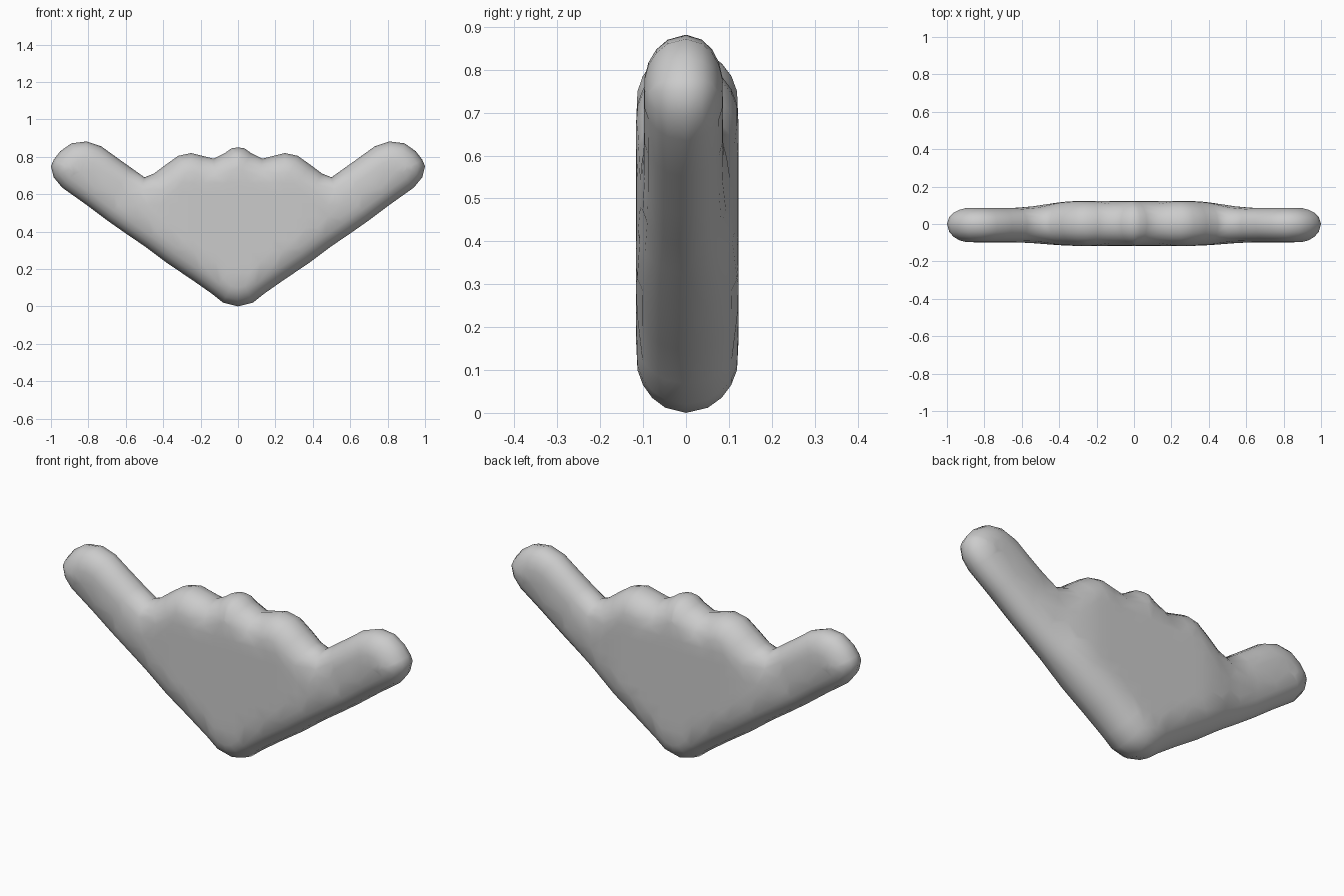
import bpy, bmesh, math
from mathutils import Vector
from mathutils.geometry import delaunay_2d_cdt, intersect_point_line

if "Cube" in bpy.data.objects:
    bpy.data.objects.remove(bpy.data.objects["Cube"])

# Right half of the front silhouette (x, z), bottom tip to top centre
half = [(0, 0), (.08, .02), (.14, .068), (.25, .145), (.38, .232), (.5, .322),
        (.6, .39), (.7, .46), (.82, .55), (.94, .635), (.985, .69), (1, .75),
        (.985, .785), (.95, .83), (.89, .872), (.81, .882), (.73, .855), (.65, .797),
        (.57, .74), (.5, .69), (.45, .71), (.39, .755), (.32, .805), (.25, .82),
        (.19, .805), (.13, .79), (.07, .82), (.035, .845), (0, .85)]
outline = [Vector(p) for p in half] + [Vector((-x, z)) for x, z in half[-2:0:-1]]
n = len(outline)


def inside(p):
    hit = False
    for i in range(n):
        a, b = outline[i - 1], outline[i]
        if (a.y > p.y) != (b.y > p.y) and p.x < a.x + (p.y - a.y) / (b.y - a.y) * (b.x - a.x):
            hit = not hit
    return hit


def edge_distance(p):
    best = 9
    for i in range(n):
        a, b = outline[i - 1], outline[i]
        t = min(1, max(0, (p - a).dot(b - a) / (b - a).length_squared))
        best = min(best, (p - a - (b - a) * t).length)
    return best


def blend(x, a, b):
    # centre value a easing to arm value b
    t = min(1, max(0, (abs(x) - .3) / .35))
    t = t * t * (3 - 2 * t)
    return a + (b - a) * t


# Inset rings for the rounded rim, plus a grid for the broad faces
points = list(outline)
for inset in (.012, .035, .065, .1):
    for i in range(n):
        d = (outline[(i + 1) % n] - outline[i - 1]).normalized()
        p = outline[i] + Vector((-d.y, d.x)) * inset
        if inside(p) and edge_distance(p) > inset * .85:
            points.append(p)
for i in range(-16, 17):
    for j in range(1, 15):
        p = Vector((i * .06, j * .06))
        if inside(p) and edge_distance(p) > .125:
            points.append(p)

verts, _, faces, *_ = delaunay_2d_cdt(
    points, [(i, (i + 1) % n) for i in range(n)], [], 1, 1e-5)

# Cushion: front and back skins sharing the silhouette rim
bm = bmesh.new()
for side, centre, arm in ((-1, .117, .098), (1, .123, .086)):
    layer = []
    for v in verts:
        d = edge_distance(v)
        t = min(1, d / blend(v.x, .13, .115))
        y = side * blend(v.x, centre, arm) * math.sqrt(max(0, 1 - (1 - t) ** 2))
        layer.append(bm.verts.new((v.x, y, v.y)))
    for f in faces:
        bm.faces.new([layer[k] for k in f])
bmesh.ops.remove_doubles(bm, verts=bm.verts, dist=.001)
bmesh.ops.recalc_face_normals(bm, faces=bm.faces)
mesh = bpy.data.meshes.new("winged_cushion")
bm.to_mesh(mesh)
bm.free()
obj = bpy.data.objects.new("winged_cushion", mesh)
bpy.context.collection.objects.link(obj)
for poly in mesh.polygons:
    poly.use_smooth = True
